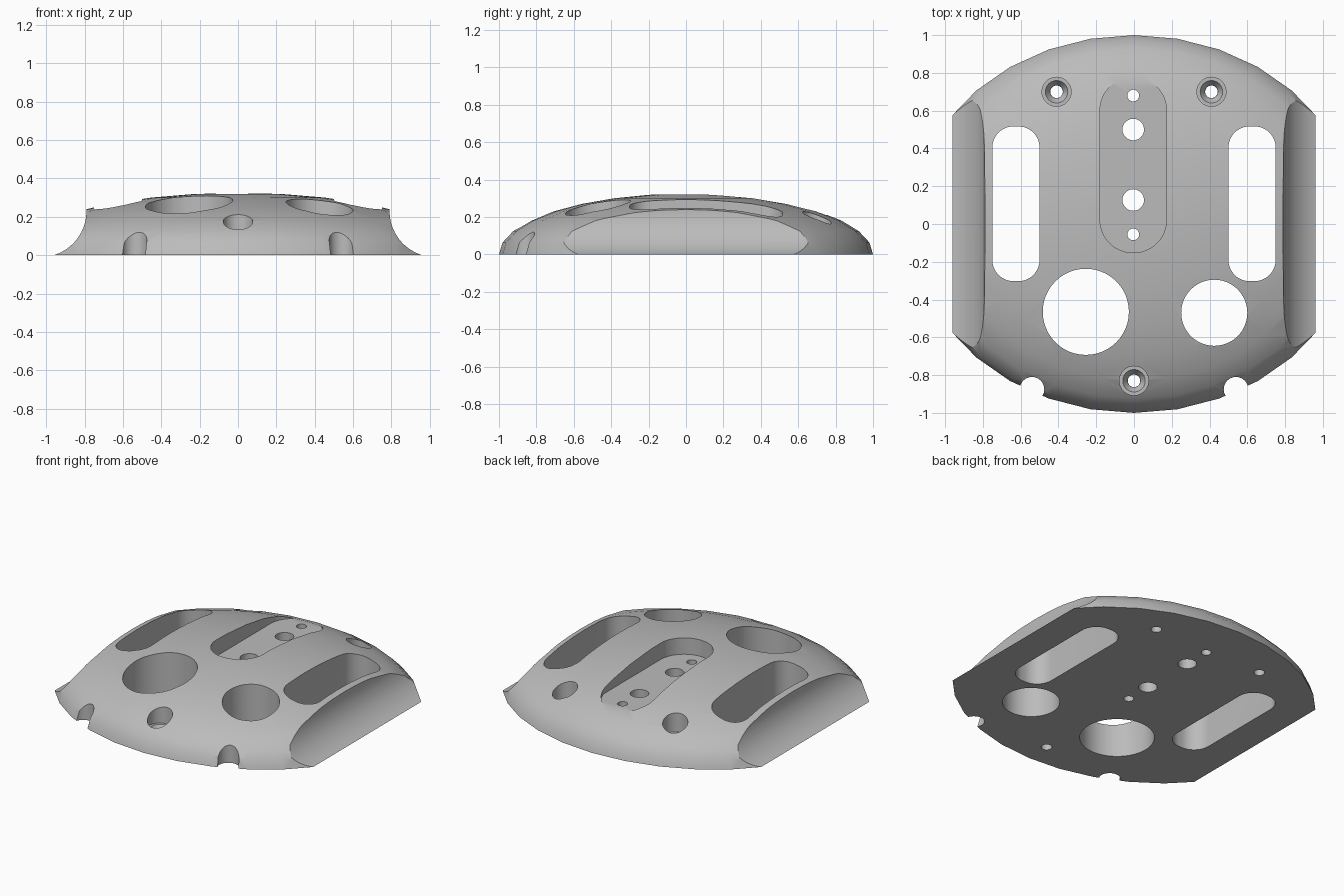
import bpy, bmesh, math
from mathutils import Matrix

cube = bpy.data.objects.get("Cube")
if cube:
    bpy.data.objects.remove(cube, do_unlink=True)

RX, RY, RZ = 1.18, 1.0, 0.325      # dome radii
HALF_WIDTH = 0.97

grey = bpy.data.materials.new("plain grey")
grey.use_nodes = True
colour = (0.5, 0.5, 0.5, 1)
grey.diffuse_color = colour
grey.node_tree.nodes["Principled BSDF"].inputs["Base Color"].default_value = colour


def make_object(name, bm):
    bmesh.ops.recalc_face_normals(bm, faces=bm.faces)
    mesh = bpy.data.meshes.new(name)
    bm.to_mesh(mesh)
    bm.free()
    mesh.materials.append(grey)
    obj = bpy.data.objects.new(name, mesh)
    bpy.context.collection.objects.link(obj)
    return obj


def extrude(name, points, offset):
    """Solid made by pushing a flat outline along an offset."""
    bm = bmesh.new()
    face = bm.faces.new([bm.verts.new(p) for p in points])
    moved = bmesh.ops.extrude_face_region(bm, geom=[face], use_keep_orig=True)["geom"]
    bmesh.ops.translate(bm, vec=offset,
                        verts=[v for v in moved if isinstance(v, bmesh.types.BMVert)])
    return make_object(name, bm)


def rounded_slot(name, x, y, half_x, half_y, radius, bottom=-0.1):
    points = []
    for quarter, (sx, sy) in enumerate([(1, 1), (-1, 1), (-1, -1), (1, -1)]):
        for i in range(13):
            a = math.pi / 2 * (quarter + i / 12)
            points.append((x + sx * (half_x - radius) + radius * math.cos(a),
                           y + sy * (half_y - radius) + radius * math.sin(a), bottom))
    return extrude(name, points, (0, 0, 0.6 - bottom))


def tapered(name, x, y, low, high, r_low, r_high, segments=48):
    bm = bmesh.new()
    bmesh.ops.create_cone(bm, cap_ends=True, segments=segments, radius1=r_low,
                          radius2=r_high, depth=high - low,
                          matrix=Matrix.Translation((x, y, (low + high) / 2)))
    return make_object(name, bm)


def hole(name, x, y, radius):
    return tapered(name, x, y, -0.1, 0.6, radius, radius)


# Domed body: upper half of a squashed sphere with a flat base
bm = bmesh.new()
bmesh.ops.create_uvsphere(bm, u_segments=32, v_segments=16, radius=1)
bmesh.ops.delete(bm, geom=[v for v in bm.verts if v.co.z < -0.01], context="VERTS")
bmesh.ops.scale(bm, vec=(RX, RY, RZ), verts=bm.verts)
bmesh.ops.contextual_create(bm, geom=[e for e in bm.edges if e.is_boundary])
body = make_object("domed_body", bm)

cutters = []

# Concave scoops along both sides, flat beyond the half width
arc_x, arc_z, arc_r = 1.03, 0.23, 0.24
end = -math.acos((HALF_WIDTH - arc_x) / arc_r)
for side, label in ((1, "left"), (-1, "right")):
    profile = [(1.4, -0.1), (1.4, 0.6), (arc_x - arc_r, 0.6)]
    for i in range(17):
        a = math.pi + (2 * math.pi + end - math.pi) * i / 16
        profile.append((arc_x + arc_r * math.cos(a), arc_z + arc_r * math.sin(a)))
    profile.append((HALF_WIDTH, -0.1))
    cutters.append(extrude(label + "_scoop", [(side * x, -1.2, z) for x, z in profile],
                           (0, 2.4, 0)))
    # Long slots, edge notches and rear screw seats
    cutters.append(rounded_slot(label + "_slot", side * 0.625, 0.107, 0.125, 0.41, 0.113))
    cutters.append(hole(label + "_notch", side * 0.54, -0.875, 0.065))

# Large round openings
cutters.append(hole("right_opening", -0.255, -0.465, 0.228))
cutters.append(hole("left_opening", 0.425, -0.47, 0.175))

# Central recess with four holes through its floor
cutters.append(rounded_slot("centre_recess", -0.004, 0.312, 0.176, 0.464, 0.174, 0.21))
for y, radius in ((0.68, 0.031), (0.5, 0.057), (0.127, 0.057), (-0.055, 0.031)):
    cutters.append(hole("recess_hole", -0.004, y, radius))

# Countersunk screw holes
for x, y in ((-0.41, 0.7), (0.41, 0.7), (0, -0.83)):
    cutters.append(tapered("screw_bore", x, y, 0.1, 0.6, 0.077, 0.077))
    cutters.append(tapered("screw_cone", x, y, 0.06, 0.101, 0.034, 0.06))
    cutters.append(hole("screw_hole", x, y, 0.033))

# Carve the body, then drop the cutters
bpy.ops.object.select_all(action="DESELECT")
bpy.context.view_layer.objects.active = body
body.select_set(True)
for cutter in cutters:
    cutter.hide_render = True
    mod = body.modifiers.new(cutter.name, "BOOLEAN")
    mod.operation = "DIFFERENCE"
    mod.solver = "EXACT"
    mod.object = cutter
    bpy.ops.object.modifier_apply(modifier=mod.name)
    bpy.data.objects.remove(cutter, do_unlink=True)

bpy.ops.object.shade_smooth_by_angle(angle=math.radians(30))
